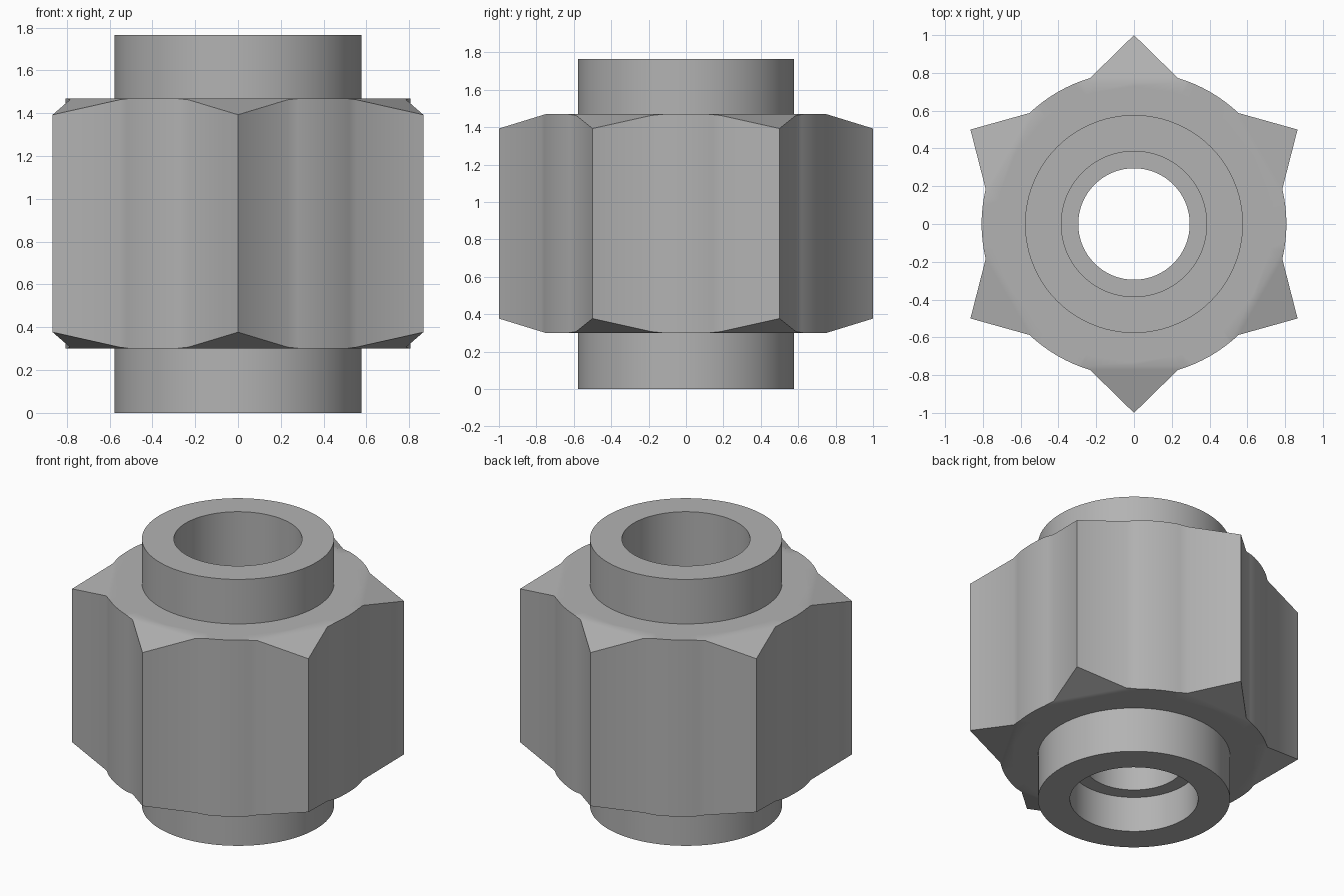
import bpy, bmesh, math
from mathutils import Vector

cube = bpy.data.objects.get("Cube")
if cube:
    bpy.data.objects.remove(cube, do_unlink=True)

HEIGHT = 1.765
BODY_Z = (0.3, 1.47)

grey = bpy.data.materials.new("mid grey")
grey.use_nodes = True
colour = (0.45, 0.45, 0.45, 1)
grey.diffuse_color = colour
grey.node_tree.nodes["Principled BSDF"].inputs["Base Color"].default_value = colour


def finish(name, bm):
    bmesh.ops.recalc_face_normals(bm, faces=bm.faces)
    mesh = bpy.data.meshes.new(name)
    bm.to_mesh(mesh)
    bm.free()
    mesh.materials.append(grey)
    ob = bpy.data.objects.new(name, mesh)
    bpy.context.collection.objects.link(ob)
    bpy.ops.object.select_all(action="DESELECT")
    ob.select_set(True)
    bpy.context.view_layer.objects.active = ob
    bpy.ops.object.shade_smooth_by_angle(angle=math.radians(31))


def bridge(bm, rings):
    """Join successive closed rings, and the last to the first, with quads."""
    for a, b in zip(rings, rings[1:] + rings[:1]):
        n = len(a)
        for i in range(n):
            j = (i + 1) % n
            bm.faces.new((a[i], a[j], b[j], b[i]))


def polar(radius, angle, z):
    return (radius * math.cos(angle), radius * math.sin(angle), z)


# Sleeve: revolved tube with a counterbore at each end and a narrow neck
profile = [(0.577, 0), (0.577, HEIGHT), (0.385, HEIGHT), (0.385, 0.53),
           (0.295, 0.53), (0.295, 0.235), (0.385, 0.235), (0.385, 0)]
bm = bmesh.new()
STEPS = 96
bridge(bm, [[bm.verts.new(polar(r, math.tau * i / STEPS, z)) for i in range(STEPS)]
            for r, z in profile])
finish("sleeve", bm)

# Star body: six points joined by round arcs
outline = []
for k in range(6):
    tip = math.radians(90 + 60 * k)
    outline.append((1.0, tip))
    for s in range(9):
        outline.append((0.807, tip + math.radians(16.7 + 26.6 * s / 8)))

bm = bmesh.new()
low, high = BODY_Z
rings = []
for limit, z in ((0.56, low), (0.73, low), (1, low), (1, high), (0.73, high), (0.56, high)):
    rings.append([bm.verts.new(polar(min(r, limit), a, z)) for r, a in outline])
bridge(bm, rings)

# Slanted cuts on the upper and lower end of each point
for k in range(6):
    a = math.radians(90 + 60 * k)
    for z, side in ((low, -1), (high, 1)):
        normal = Vector(polar(0.077, a, side * 0.25))
        cut = bmesh.ops.bisect_plane(
            bm, geom=bm.verts[:] + bm.edges[:] + bm.faces[:], dist=1e-5,
            plane_co=polar(0.75, a, z), plane_no=normal, clear_outer=True)
        edges = [e for e in cut["geom_cut"] if isinstance(e, bmesh.types.BMEdge)]
        bmesh.ops.edgeloop_fill(bm, edges=edges)
finish("star_body", bm)
